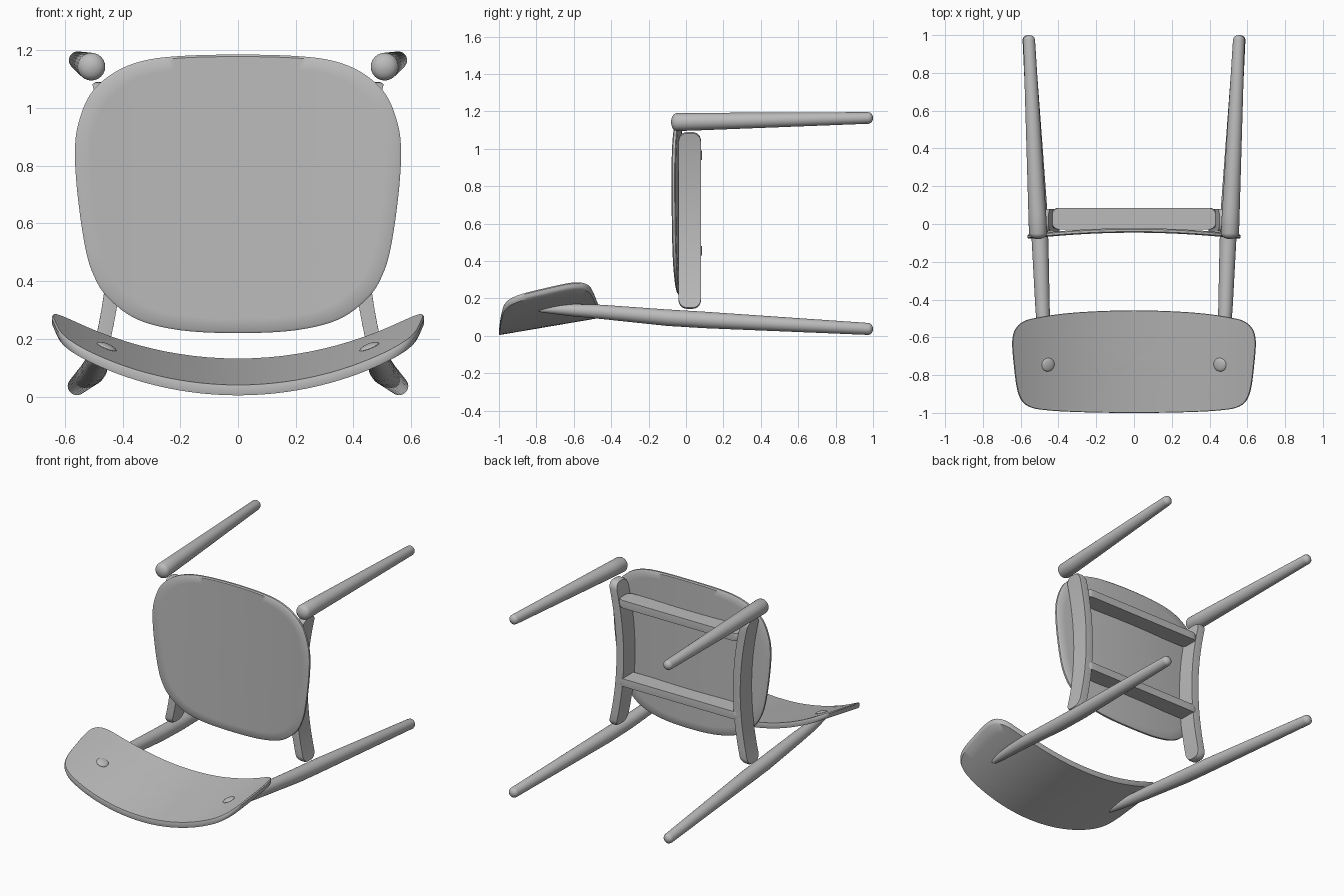
import bpy, bmesh, math
from mathutils import Vector

cube = bpy.data.objects.get("Cube")
if cube:
    bpy.data.objects.remove(cube)

grey = bpy.data.materials.new("plain grey")
grey.use_nodes = True
COLOUR = (0.5, 0.5, 0.5, 1)
grey.diffuse_color = COLOUR
grey.node_tree.nodes["Principled BSDF"].inputs["Base Color"].default_value = COLOUR


def finish(name, bm, mirror=False):
    """Turn a bmesh into a smooth object, optionally mirrored across x."""
    bmesh.ops.recalc_face_normals(bm, faces=bm.faces)
    mesh = bpy.data.meshes.new(name)
    bm.to_mesh(mesh)
    bm.free()
    mesh.materials.append(grey)
    obj = bpy.data.objects.new(name, mesh)
    bpy.context.collection.objects.link(obj)
    bpy.ops.object.select_all(action="DESELECT")
    obj.select_set(True)
    bpy.context.view_layer.objects.active = obj
    bpy.ops.object.shade_smooth_by_angle(angle=math.radians(40))
    if mirror:
        obj.modifiers.new("Mirror", "MIRROR").use_mirror_merge = False
    return obj


def loft(rings):
    """Skin a list of equal-length closed rings and cap both ends."""
    bm = bmesh.new()
    rows = [[bm.verts.new(p) for p in ring] for ring in rings]
    n = len(rows[0])
    for a, b in zip(rows, rows[1:]):
        for i in range(n):
            j = (i + 1) % n
            bm.faces.new((a[i], a[j], b[j], b[i]))
    bm.faces.new(rows[0])
    bm.faces.new(rows[-1])
    return bm


def smooth_outline(half, steps=6):
    """Closed spline through a half outline and its mirror image."""
    pts = [Vector(p) for p in half]
    pts += [Vector((-p.x, p.y)) for p in reversed(pts[1:-1])]
    n, out = len(pts), []
    for i in range(n):
        a, b, c, d = (pts[(i + k) % n] for k in (-1, 0, 1, 2))
        for s in range(steps):
            t = s / steps
            out.append(0.5 * (2 * b + (c - a) * t + (2 * a - 5 * b + 4 * c - d) * t * t
                              + (3 * b - a - 3 * c + d) * t ** 3))
    return out


def rounded_bar(length, depth, radius, steps=20):
    """Rounded rectangle outline, long side subdivided so it can bend."""
    hl, hd = length / 2 - radius, depth / 2 - radius
    out = []
    for sign in (1, -1):
        for q in range(2):
            cx, cy = (hl, hd) if q else (hl, -hd)
            for k in range(7):
                a = math.radians(-90 + 90 * q + 15 * k)
                out.append(Vector((cx + radius * math.cos(a), cy + radius * math.sin(a))) * sign)
        out += [Vector((hl * (1 - 2 * k / steps), depth / 2)) * sign for k in range(1, steps)]
    return out


def slab(name, outline, centre, thickness, surface, edge=0.015, mirror=False):
    """Fill an outline on a curved surface, with softened rims on both sides."""
    c, h = Vector(centre), thickness / 2
    scales = [0.01] + [k / 10 for k in range(1, 10)] + [1 - edge]
    profile = [(s, h) for s in scales] + [(1, h * 0.5), (1, -h * 0.5)]
    profile += [(s, -h) for s in reversed(scales)]
    rings = [[surface(*(c + (p - c) * s), off) for p in outline] for s, off in profile]
    return finish(name, loft(rings), mirror)


def leg(name, stations, domes, sides=24):
    """Round tapering leg through (x, y, z, radius) stations, domed at both ends."""
    first, last = stations[0], stations[-1]
    angles = [math.radians(a) for a in (88, 70, 50, 25)]

    def cap(s, length, sign):
        return [(s[0], s[1] + sign * length * math.sin(a), s[2], s[3] * math.cos(a)) for a in angles]

    rows = cap(first, domes[0], -1) + stations + cap(last, domes[1], 1)[::-1]
    turn = [2 * math.pi * k / sides for k in range(sides)]
    return finish(name, loft([[(x + r * math.cos(t), y, z + r * math.sin(t)) for t in turn]
                              for x, y, z, r in rows]), True)


# Seat: rounded shell, dished across its width
seat_half = [(0, 1.185), (0.2, 1.18), (0.33, 1.163), (0.43, 1.122), (0.51, 1.05), (0.552, 0.95),
             (0.565, 0.85), (0.556, 0.7), (0.53, 0.52), (0.5, 0.42), (0.45, 0.342), (0.35, 0.268),
             (0.2, 0.23), (0, 0.22)]
slab("seat", smooth_outline(seat_half), (0, 0.72), 0.024,
     lambda x, z, off: (x, -0.034 - 0.033 * (x / 0.565) ** 2 - off, z))

# Backrest: tilted panel bent along an arc
ARC = 1.234
back_half = [(0, -0.457), (0.3, -0.468), (0.5, -0.493), (0.6, -0.525), (0.643, -0.6), (0.636, -0.75),
             (0.612, -0.9), (0.56, -0.965), (0.45, -0.987), (0.25, -0.997), (0, -1)]
slab("backrest", smooth_outline(back_half), (0, -0.73), 0.036,
     lambda x, y, off: (x, y, 0.022 + 0.17 * (y + 1) + ARC - math.sqrt(ARC ** 2 - x * x) + off),
     edge=0.008)

# Legs
leg("front_leg", [(0.508, -0.05, 1.143, 0.048), (0.512, 0.05, 1.145, 0.047),
                  (0.555, 0.975, 1.165, 0.031)], (0.03, 0.025))
leg("back_leg", [(0.462, -0.77, 0.142, 0.017), (0.467, -0.7, 0.142, 0.026), (0.475, -0.6, 0.137, 0.033),
                 (0.484, -0.45, 0.128, 0.038), (0.497, -0.1, 0.097, 0.044), (0.505, 0.1, 0.085, 0.044),
                 (0.558, 0.975, 0.037, 0.032)], (0.02, 0.025))

# Side rails: planks bowed inward between front and back legs
slab("side_rail", rounded_bar(0.945, 0.12, 0.045), (0, 0), 0.052,
     lambda u, v, off: (0.42 + 0.06 * (u / 0.47) ** 2 + off, 0.02 + v, 0.617 + u), mirror=True)

# Cross rails under the seat
for name, height in (("front_cross_rail", 0.965), ("rear_cross_rail", 0.455)):
    slab(name, rounded_bar(0.88, 0.115, 0.04), (0, 0), 0.05,
         lambda u, v, off, h=height: (u, 0.028 + v, h + off))

# Buttons where the back legs meet the backrest
bm = bmesh.new()
bmesh.ops.create_uvsphere(bm, u_segments=24, v_segments=12, radius=0.036)
bmesh.ops.scale(bm, vec=(1, 1, 0.3), verts=bm.verts)
normal = Vector((-0.4, -0.17, 1))
bmesh.ops.rotate(bm, matrix=Vector((0, 0, 1)).rotation_difference(normal).to_matrix(), verts=bm.verts)
bmesh.ops.translate(bm, vec=(0.455, -0.745, 0.172), verts=bm.verts)
finish("back_button", bm, True)
